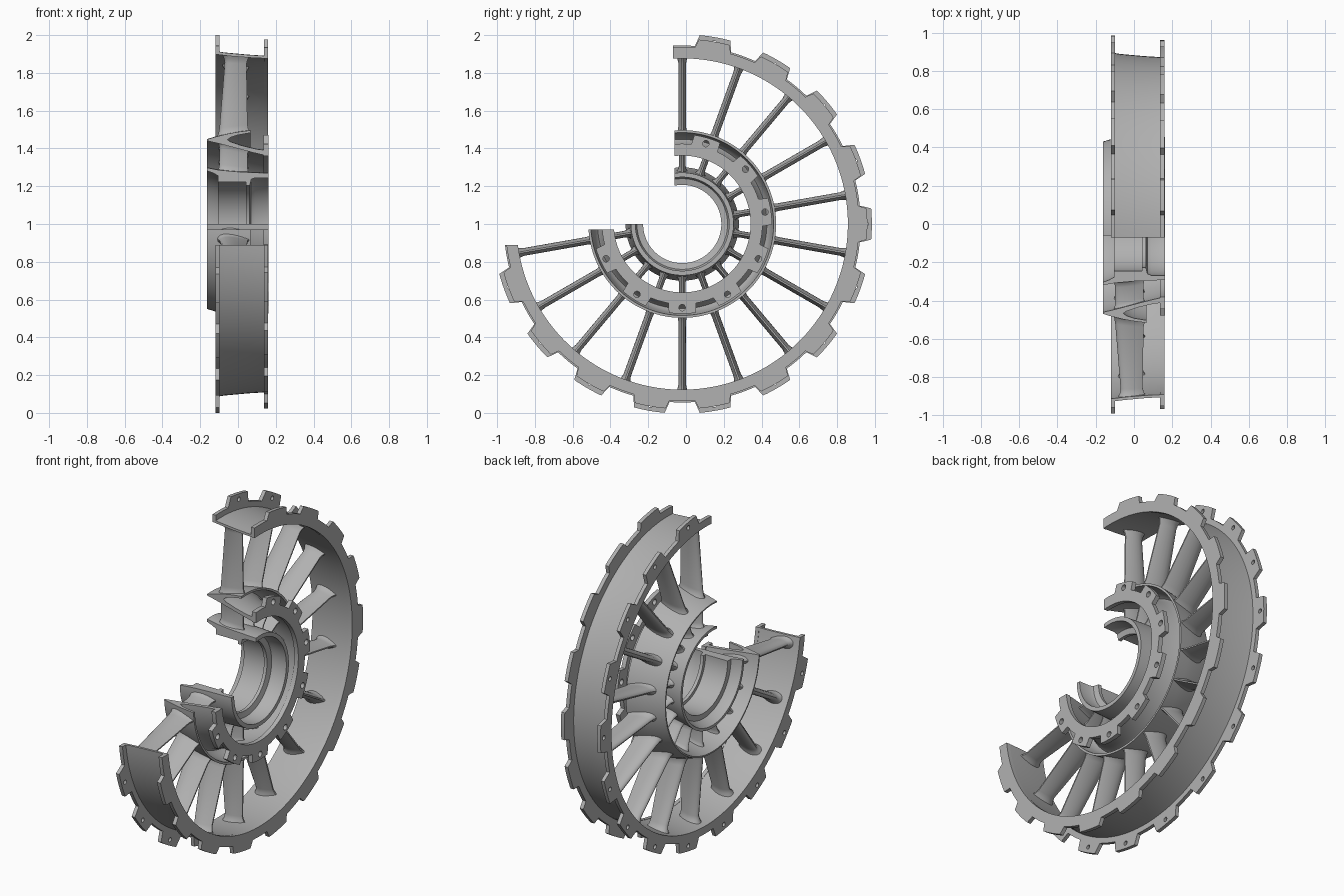
import bpy, bmesh, math
from math import radians, degrees, asin, sin, cos, sqrt, pi
from mathutils import Matrix

cube = bpy.data.objects.get("Cube")
if cube:
    bpy.data.objects.remove(cube, do_unlink=True)

metal = bpy.data.materials.new("grey_metal")
metal.use_nodes = True
COLOUR = (0.44, 0.44, 0.44, 1)
metal.diffuse_color = COLOUR
for node in metal.node_tree.nodes:
    if node.type == 'BSDF_PRINCIPLED':
        node.inputs["Base Color"].default_value = COLOUR

# Parts are drawn in a wheel plane, with depth along the axle (world x)
FRAME = Matrix(((0, 0, 1, 0), (1, 0, 0, -0.02), (0, 1, 0, 1), (0, 0, 0, 1)))


def finish(name, bm):
    bmesh.ops.remove_doubles(bm, verts=bm.verts, dist=0.00005)
    bmesh.ops.recalc_face_normals(bm, faces=bm.faces)
    bm.transform(FRAME)
    mesh = bpy.data.meshes.new(name)
    bm.to_mesh(mesh)
    bm.free()
    mesh.materials.append(metal)
    obj = bpy.data.objects.new(name, mesh)
    bpy.context.collection.objects.link(obj)
    bpy.ops.object.select_all(action='DESELECT')
    obj.select_set(True)
    bpy.context.view_layer.objects.active = obj
    bpy.ops.object.shade_smooth_by_angle(angle=radians(32))
    return obj


def limits(r, cut):
    """Start and end angle of the three-quarter arc, with straight cut ends."""
    top, side = cut
    return -180 + degrees(asin(side / r)), 90 + degrees(asin(top / r))


def polar(r, a):
    return r * cos(radians(a)), r * sin(radians(a))


def revolve(name, profile, cut, steps=108):
    """Sweep a closed (axle, radius) profile round the cut arc."""
    bm = bmesh.new()
    rows = []
    for i in range(steps + 1):
        row = []
        for x, r in profile:
            s, e = limits(r, cut)
            row.append(bm.verts.new((*polar(r, s + (e - s) * i / steps), x)))
        rows.append(row)
    n = len(profile)
    for a, b in zip(rows, rows[1:]):
        for j in range(n):
            k = (j + 1) % n
            bm.faces.new((a[j], a[k], b[k], b[j]))
    bm.faces.new(rows[0])
    bm.faces.new(rows[-1])
    return finish(name, bm)


def toothed_plate(name, x0, x1, inner, base, tip, cut, centres, root, crown,
                  hole_at=0, hole=0):
    """Flat flange with lugs on its rim and an optional bolt hole in each."""
    s, e = limits(base, cut)
    rim = []
    angle = s
    for c in sorted(centres) + [e + root]:
        # plain rim up to the lug
        count = max(2, int((c - root - angle) / 2))
        rim += [polar(base, angle + (c - root - angle) * i / count) for i in range(count + 1)]
        if c < e:
            rim += [polar(tip, c + crown * i / 4) for i in range(-4, 5)]
            angle = c + root
    s, e = limits(inner, cut)
    rim += [polar(inner, e + (s - e) * i / 108) for i in range(109)]
    loops = [rim]
    if hole:
        for c in centres:
            hx, hy = polar(hole_at, c)
            loops.append([(hx + hole * cos(t * pi / 8), hy + hole * sin(t * pi / 8))
                          for t in range(16)])
    curve = bpy.data.curves.new(name + "_outline", 'CURVE')
    curve.dimensions = '2D'
    curve.fill_mode = 'BOTH'
    curve.extrude = (x1 - x0) / 2
    for loop in loops:
        spline = curve.splines.new('POLY')
        spline.points.add(len(loop) - 1)
        for p, (u, v) in zip(spline.points, loop):
            p.co = (u, v, 0, 1)
        spline.use_cyclic_u = True
    outline = bpy.data.objects.new(name + "_outline", curve)
    bpy.context.collection.objects.link(outline)
    bpy.context.view_layer.update()
    mesh = bpy.data.meshes.new_from_object(outline)
    bm = bmesh.new()
    bm.from_mesh(mesh)
    bm.transform(Matrix.Translation((0, 0, (x0 + x1) / 2)))
    bpy.data.objects.remove(outline, do_unlink=True)
    bpy.data.curves.remove(curve)
    bpy.data.meshes.remove(mesh)
    return finish(name, bm)


def vane(name, angle, sections):
    """Loft an aerofoil through (radius, slope, front, back, half thickness)."""
    bm = bmesh.new()
    n = 10
    us = [(1 - cos(pi * i / n)) / 2 for i in range(n + 1)]
    rows = []
    for r, slope, x0, x1, t in sections:
        pts = [(u, 1) for u in us] + [(u, -1) for u in reversed(us)]
        row = []
        for u, side in pts:
            x = x0 + (x1 - x0) * u
            w = side * (2.6 * t * sqrt(u) * (1 - u) + 0.004 * sqrt(u))
            row.append(bm.verts.new((r + slope * x, w, x)))
        rows.append(row)
    m = len(rows[0])
    for a, b in zip(rows, rows[1:]):
        for j in range(m):
            k = (j + 1) % m
            bm.faces.new((a[j], a[k], b[k], b[j]))
    bm.faces.new(rows[0])
    bm.faces.new(rows[-1])
    bm.transform(Matrix.Rotation(radians(angle), 4, 'Z'))
    return finish(name, bm)


OUTER_CUT, SPLIT_CUT, HUB_CUT = (0.05, 0.11), (0.04, 0.03), (0.04, 0)

# Outer casing and its two lugged flanges
revolve("outer_casing", [(-0.115, 0.915), (-0.07, 0.908), (0.05, 0.897), (0.13, 0.892),
                         (0.155, 0.892), (0.155, 0.878), (0.09, 0.880), (-0.04, 0.890),
                         (-0.115, 0.899)], OUTER_CUT)
lugs = [80 - 20 * i for i in range(13)]
toothed_plate("front_flange", -0.12, -0.098, 0.899, 0.945, 1.004, OUTER_CUT, lugs,
              5.9, 4.7, 0.972, 0.013)
toothed_plate("rear_flange", 0.137, 0.16, 0.877, 0.937, 0.98, OUTER_CUT, lugs, 5.9, 4.8)

# Splitter ring: a wedge opening towards the rear, with a bolted flange
revolve("splitter_ring", [(-0.163, 0.450), (-0.12, 0.463), (-0.05, 0.480), (0.0, 0.489),
                          (0.065, 0.497), (0.065, 0.484), (0.0, 0.473), (-0.04, 0.460),
                          (-0.055, 0.448), (-0.04, 0.437), (0.02, 0.417), (0.10, 0.398),
                          (0.15, 0.392), (0.15, 0.364), (0.08, 0.380), (0.0, 0.401),
                          (-0.09, 0.425), (-0.163, 0.442)], SPLIT_CUT)
toothed_plate("splitter_flange", 0.135, 0.162, 0.362, 0.425, 0.475, SPLIT_CUT,
              [-90 + 360 / 11 * k for k in range(-2, 6)], 9.8, 8.6, 0.443, 0.017)

# Hub: flared sleeve with an inner bearing seat
revolve("hub_sleeve", [(-0.163, 0.300), (-0.10, 0.288), (0.0, 0.279), (0.162, 0.272),
                       (0.162, 0.248), (0.09, 0.248), (0.07, 0.240), (0.062, 0.207),
                       (0.042, 0.207), (0.042, 0.226), (-0.105, 0.226), (-0.105, 0.258),
                       (-0.13, 0.272), (-0.163, 0.284)], HUB_CUT)

# Radial vanes, flared where they meet the rings
outer_sections = [(0.478, 0.16, -0.112, 0.062, 0.034), (0.495, 0.15, -0.103, 0.055, 0.022),
                  (0.52, 0.12, -0.098, 0.05, 0.018), (0.85, -0.05, -0.07, 0.045, 0.018),
                  (0.872, -0.07, -0.074, 0.05, 0.023), (0.893, -0.08, -0.085, 0.06, 0.036)]
inner_sections = [(0.272, -0.08, -0.11, 0.06, 0.03), (0.288, -0.08, -0.102, 0.053, 0.019),
                  (0.305, -0.1, -0.098, 0.05, 0.015), (0.38, -0.24, -0.098, 0.05, 0.015),
                  (0.397, -0.25, -0.102, 0.053, 0.019), (0.411, -0.25, -0.11, 0.06, 0.028)]
for i in range(14):
    vane(f"outer_vane_{i + 1}", 90 - 20 * i, outer_sections)
    vane(f"inner_vane_{i + 1}", 90 - 20 * i, inner_sections)
